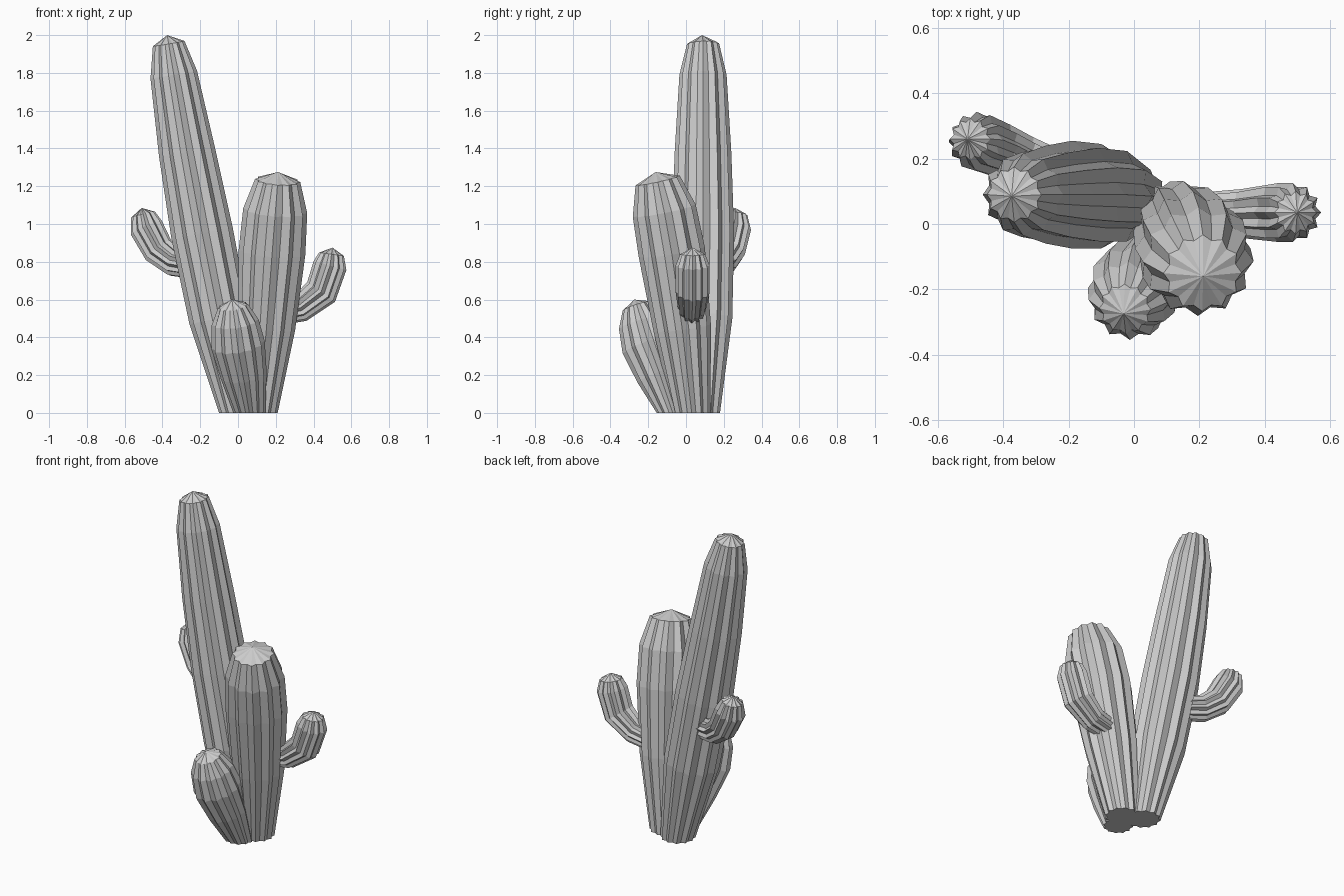
import bpy, bmesh, math
from mathutils import Vector


def ribbed_stem(name, stations, ribs=12, valley=0.87, flat_base=True):
    """Sweep a star-shaped section along (x, y, z, radius) stations; last one is the tip."""
    bm = bmesh.new()
    pts = [Vector(s[:3]) for s in stations]
    n = ribs * 2
    rings = []
    for i, s in enumerate(stations[:-1]):
        d = (pts[i + 1] - pts[max(i - 1, 0)]).normalized()
        if i == 0 and flat_base:
            d = Vector((0, 0, 1))
        q = Vector((0, 0, 1)).rotation_difference(d)
        ring = []
        for k in range(n):
            a = math.tau * k / n
            r = s[3] * (1 if k % 2 == 0 else valley)
            ring.append(bm.verts.new(pts[i] + q @ Vector((r * math.cos(a), r * math.sin(a), 0))))
        rings.append(ring)
    for lo, hi in zip(rings, rings[1:]):
        for k in range(n):
            j = (k + 1) % n
            bm.faces.new((lo[k], lo[j], hi[j], hi[k]))
    # pointed cap and closed base
    tip = bm.verts.new(pts[-1])
    for k in range(n):
        bm.faces.new((rings[-1][k], rings[-1][(k + 1) % n], tip))
    bm.faces.new(rings[0][::-1])
    mesh = bpy.data.meshes.new(name)
    bm.to_mesh(mesh)
    bm.free()
    obj = bpy.data.objects.new(name, mesh)
    bpy.context.collection.objects.link(obj)
    return obj


# Three stems leaning out of a shared base
ribbed_stem("tall_stem", [
    (0.00, 0.08, 0.00, 0.10), (-0.10, 0.085, 0.50, 0.16),
    (-0.19, 0.09, 0.95, 0.165), (-0.27, 0.09, 1.38, 0.15),
    (-0.34, 0.09, 1.79, 0.125), (-0.367, 0.09, 1.955, 0.085),
    (-0.375, 0.085, 2.00)])
ribbed_stem("medium_stem", [
    (0.11, 0.03, 0.00, 0.10), (0.15, -0.02, 0.45, 0.153),
    (0.18, -0.075, 0.85, 0.177), (0.197, -0.115, 1.07, 0.17),
    (0.21, -0.15, 1.23, 0.12), (0.212, -0.16, 1.275)])
ribbed_stem("small_stem", [
    (0.06, -0.07, 0.00, 0.085), (0.03, -0.14, 0.20, 0.123),
    (0.00, -0.20, 0.36, 0.143), (-0.015, -0.235, 0.48, 0.125),
    (-0.027, -0.26, 0.565, 0.08), (-0.032, -0.275, 0.60)])

# Two curved side arms
ribbed_stem("left_arm", [
    (-0.18, 0.13, 0.77, 0.07), (-0.34, 0.195, 0.80, 0.078),
    (-0.42, 0.23, 0.86, 0.085), (-0.485, 0.255, 0.98, 0.09),
    (-0.502, 0.26, 1.05, 0.065), (-0.51, 0.26, 1.085)], valley=0.82, flat_base=False)
ribbed_stem("right_arm", [
    (0.19, 0.03, 0.525, 0.065), (0.33, 0.032, 0.555, 0.075),
    (0.44, 0.035, 0.64, 0.09), (0.487, 0.035, 0.78, 0.09),
    (0.495, 0.035, 0.84, 0.066), (0.50, 0.035, 0.875)], valley=0.82, flat_base=False)
